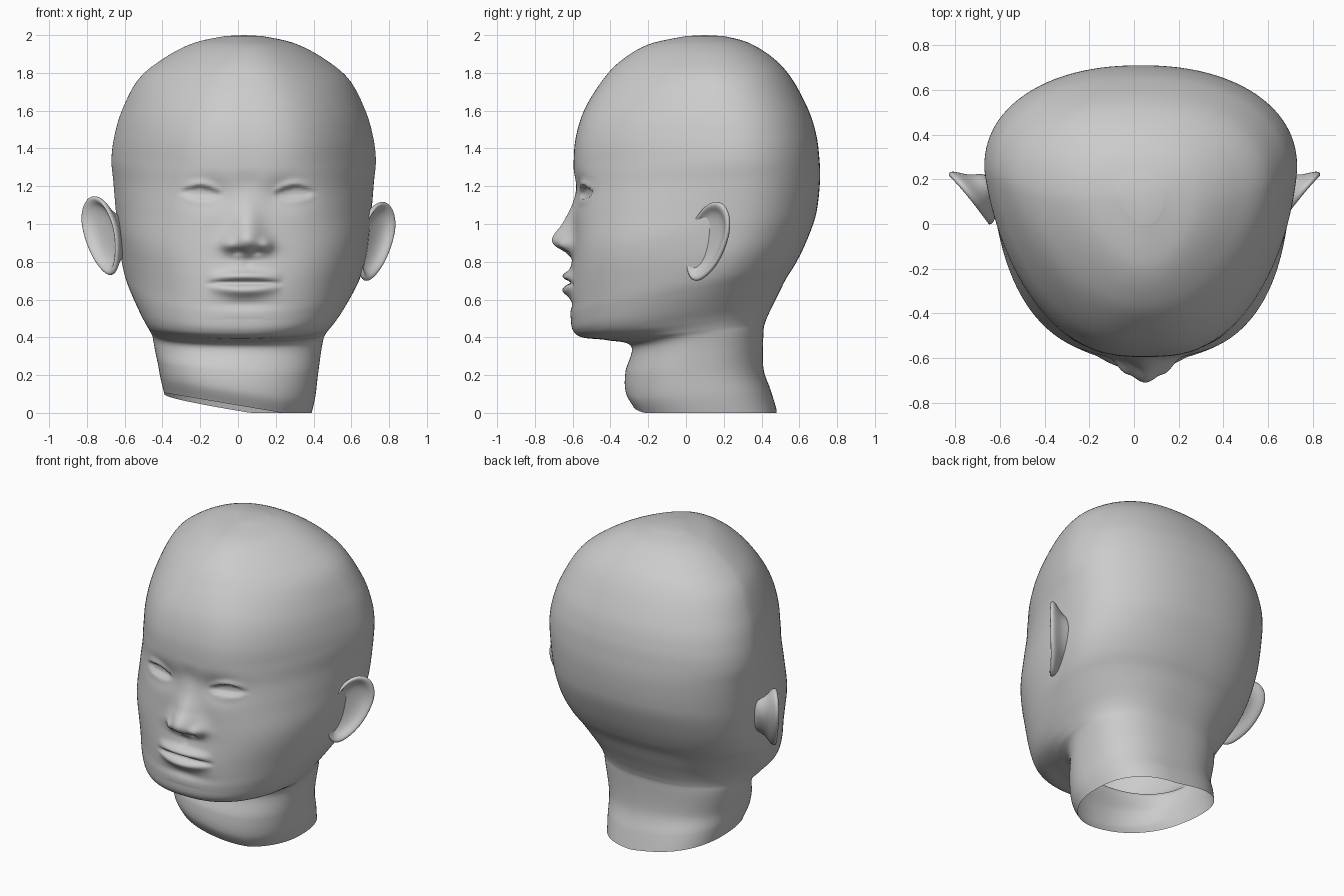
import bpy, bmesh
from math import sin, cos, pi, exp
from mathutils import Vector

cube = bpy.data.objects.get("Cube")
if cube:
    bpy.data.objects.remove(cube)

# One matte grey for everything
clay = bpy.data.materials.new("clay grey")
clay.use_nodes = True
clay.diffuse_color = (0.6, 0.6, 0.6, 1)
clay.node_tree.nodes["Principled BSDF"].inputs["Base Color"].default_value = clay.diffuse_color


def finish(name, bm, subdivisions=0):
    bmesh.ops.recalc_face_normals(bm, faces=bm.faces)
    mesh = bpy.data.meshes.new(name)
    bm.to_mesh(mesh)
    bm.free()
    mesh.materials.append(clay)
    for poly in mesh.polygons:
        poly.use_smooth = True
    obj = bpy.data.objects.new(name, mesh)
    bpy.context.collection.objects.link(obj)
    if subdivisions:
        mod = obj.modifiers.new("Rounding", "SUBSURF")
        mod.levels = mod.render_levels = subdivisions


def bridge(bm, rings):
    for low, high in zip(rings, rings[1:]):
        n = len(low)
        for j in range(n):
            k = (j + 1) % n
            bm.faces.new((low[j], low[k], high[k], high[j]))


def spline(rows, t):
    """Catmull-Rom through rows of numbers, t counted in rows."""
    i = min(int(t), len(rows) - 2)
    f = t - i
    a, b, c, d = (rows[max(0, min(len(rows) - 1, i + k))] for k in (-1, 0, 1, 2))
    return [0.5 * (2*q + (r - p)*f + (2*p - 5*q + 4*r - s)*f*f + (3*q - p - 3*r + s)*f**3)
            for p, q, r, s in zip(a, b, c, d)]


def smooth(lo, hi, v):
    v = max(0, min(1, (v - lo) / (hi - lo)))
    return v * v * (3 - 2 * v)


def bump(v, centre, size):
    return exp(-((v - centre) / size) ** 2)


# Tilted head sections: front y, front z, back y, back z, half width
SECTIONS = [
    (-.28, .0, .48, .0, .39), (-.32, .08, .45, .1, .41), (-.32, .2, .41, .23, .425),
    (-.29, .35, .41, .42, .45), (-.42, .385, .42, .48, .47), (-.55, .4, .45, .55, .5),
    (-.6, .44, .49, .63, .54), (-.61, .52, .53, .71, .585), (-.605, .6, .58, .79, .622),
    (-.6, .72, .63, .89, .65), (-.595, .85, .68, 1.02, .667), (-.59, 1, .7, 1.12, .678),
    (-.59, 1.17, .71, 1.25, .69), (-.595, 1.3, .705, 1.36, .7), (-.585, 1.45, .69, 1.47, .685),
    (-.54, 1.6, .65, 1.6, .645), (-.45, 1.75, .56, 1.77, .56), (-.35, 1.86, .46, 1.88, .43),
    (-.2, 1.95, .33, 1.96, .27), (0, 1.995, .2, 1.995, .1)]

# Nose ridge: height, projection, width
NOSE = [(.81, 0, .1), (.85, .04, .105), (.885, .1, .105), (.925, .115, .095),
        (1, .065, .08), (1.1, .015, .07), (1.2, -.008, .07), (1.3, 0, .07)]


def nose(x, z):
    for i in range(len(NOSE) - 1):
        if NOSE[i][0] <= z <= NOSE[i + 1][0]:
            f = (z - NOSE[i][0]) / (NOSE[i + 1][0] - NOSE[i][0])
            _, height, width = spline(NOSE, i + f)
            return height * bump(x, 0, width)
    return 0


def face_relief(x, z):
    """Forward push of the face surface."""
    ax = abs(x)
    out = nose(x, z)
    # Nostril wings and nostrils
    out += .028 * bump(ax, .1, .035) * bump(z, .89, .035)
    out -= .015 * bump(ax, .05, .025) * bump(z, .85, .013)
    # Lips, mouth line and chin crease
    m = x + .015
    span = max(0, 1 - (m / .2) ** 2)
    line = .683 + .008 * span
    out += .02 * bump(m, 0, .2) * bump(z, .69, .12)
    out += span * (.036 * bump(z, line + .034, .026) + .034 * bump(z, line - .012 - .03 * span, .03))
    out -= span ** .5 * .024 * bump(z, line, .011)
    out -= .012 * bump(m, 0, .15) * bump(z, .575, .03)
    out -= .006 * bump(x, 0, .022) * bump(z, .79, .03)
    # Eye sockets, lids and almond openings
    out -= .03 * bump(ax, .2, .12) * bump(z, 1.165, .08)
    u, v = (ax - .245) / .115, z - 1.16 - .06 * (ax - .245)
    lid = max(0, 1 - u * u)
    top, low = .038 * lid, -.028 * lid
    out += .014 * lid * (bump(v, top + .014, .02) + .5 * bump(v, low - .014, .02))
    if low < v < top:
        out -= .016 * lid ** .5
    return out


# Head shell, open at the neck
STEPS, AROUND = 12, 160
bm = bmesh.new()
rings = []
for i in range((len(SECTIONS) - 1) * STEPS + 1):
    front, zf, back, zb, half = spline(SECTIONS, i / STEPS)
    head = smooth(.35, .95, zb)
    dome = smooth(1.4, 2, zb)
    widest = front + (back - front) * (.5 + .15 * head - .05 * dome)
    # Full cheeks, narrower temples
    taper = .23 * head + .07 * smooth(1.05, 1.35, zf) - .12 * bump(zf, .85, .22)
    ring = []
    for j in range(AROUND):
        a = 2 * pi * j / AROUND
        a -= .6 * sin(a)
        s, c = sin(a), cos(a)
        # Squarish face in front, rounder skull behind
        n = 2.2 + .7 * head * (1 - dome) if c > 0 else 2.5 - .3 * head
        r = (abs(s) ** n + abs(c) ** n) ** (-1 / n)
        t = max(0, c * r)
        x = half * s * r * (1 - taper * t ** 1.3)
        y = widest + c * r * (front - widest if c > 0 else widest - back)
        z = zf + (zb - zf) * (y - front) / (back - front)
        x += (.03 + .02 * t) * head
        if c > 0 and .5 < z < 1.4:
            y -= face_relief(x - .05, z)
        z += max(0, .04 - .17 * x - .06 * max(0, y)) * (1 - smooth(0, .4, z))
        ring.append(bm.verts.new((x, y, z)))
    rings.append(ring)
bridge(bm, rings)
crown = bm.verts.new((.03, .1, 2))
for a, b in zip(rings[-1], rings[-1][1:] + rings[-1][:1]):
    bm.faces.new((a, b, crown))
finish("head", bm)

# Ears: outline as distance out from the head and height
OUTLINE = [(.0, .73), (.05, .7), (.12, .73), (.2, .8), (.26, .9), (.295, 1),
           (.28, 1.09), (.22, 1.145), (.13, 1.13), (.06, 1.06), (.0, .97), (-.02, .85)]
# Loops from the back root over the rim into the bowl: scale, forward depth
LOOPS = [(.5, -.13), (.62, -.06), (.95, -.022), (1, 0), (.93, .014), (.82, .004), (.7, -.022), (.35, -.035)]


def ear(name, side, root):
    bm = bmesh.new()
    outward = Vector((side * .6, .8, 0))
    forward = Vector((side * .8, -.6, 0))
    loops = []
    for scale, depth in LOOPS:
        loop = []
        for u, h in OUTLINE:
            u = .09 + (u - .09) * scale
            h = .93 + (h - .93) * scale
            # The rim curls forward near its outer edge
            d = depth + .4 * max(0, u - .1) ** 2
            loop.append(bm.verts.new(root + outward * u + forward * d + Vector((0, 0, h))))
        loops.append(loop)
    bridge(bm, loops)
    bm.faces.new(loops[-1])
    bm.faces.new(loops[0])
    finish(name, bm, 2)


ear("right_ear", -1, Vector((-.645, .01, .015)))
ear("left_ear", 1, Vector((.65, .01, -.015)))
